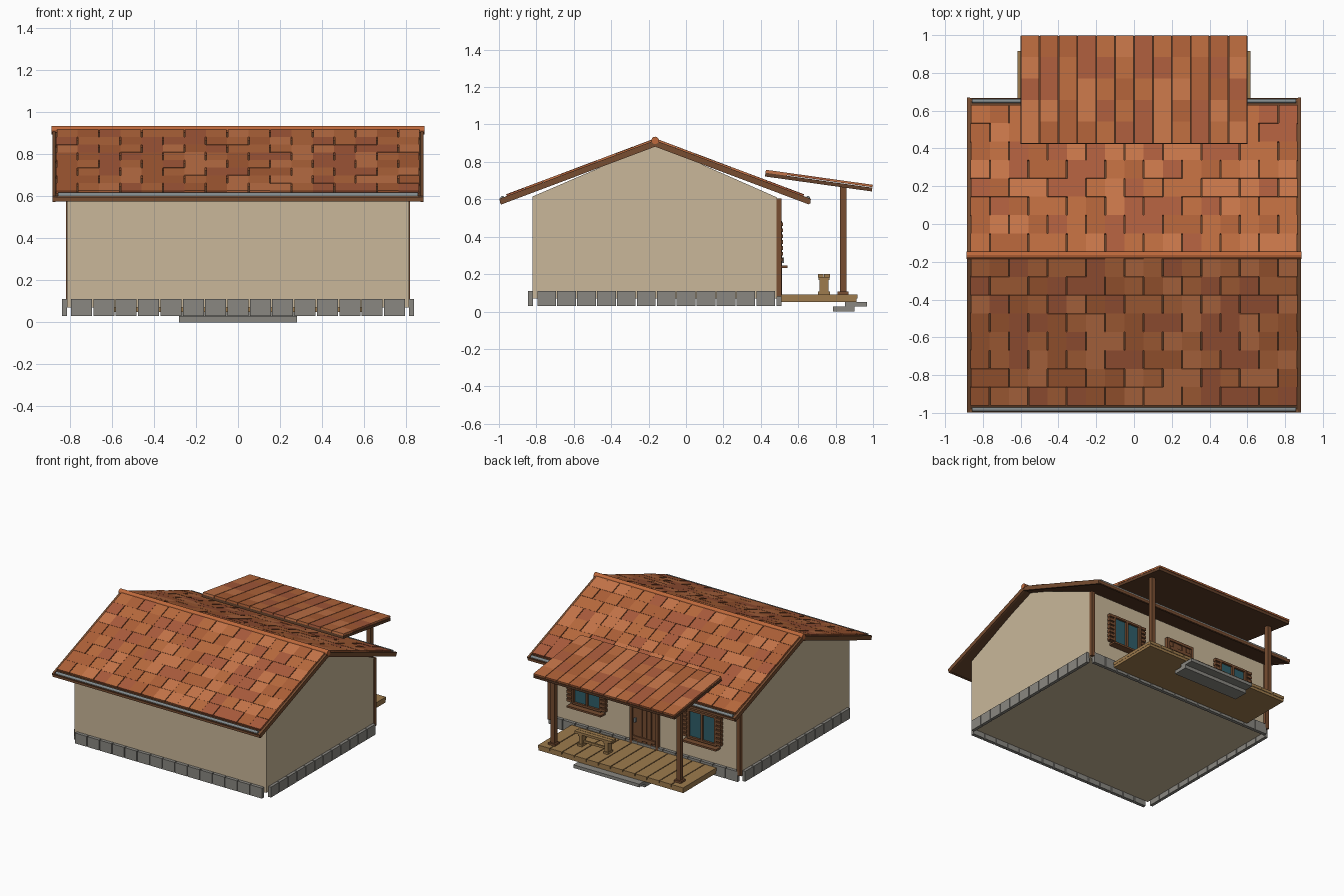
import bpy, bmesh, math, random
from mathutils import Matrix, Vector

if "Cube" in bpy.data.objects:
    bpy.data.objects.remove(bpy.data.objects["Cube"])

random.seed(4)


def mat(name, r, g, b):
    m = bpy.data.materials.new(name)
    m.diffuse_color = tuple((c / 255) ** 2.2 for c in (r, g, b)) + (1,)
    m.use_nodes = True
    m.node_tree.nodes["Principled BSDF"].inputs["Base Color"].default_value = m.diffuse_color
    return m


WALL = mat("plaster", 200, 182, 152)
STONE = mat("stone", 136, 134, 128)
WOOD = mat("dark_wood", 118, 78, 52)
FRAME = mat("roof_wood", 98, 66, 46)
DECK = mat("deck_wood", 156, 122, 78)
GLASS = mat("glass", 50, 95, 105)
METAL = mat("gutter_metal", 130, 138, 140)
RIDGE = mat("ridge_clay", 190, 105, 62)
TILES = [mat("tile_a", 196, 116, 74), mat("tile_b", 168, 92, 62),
         mat("tile_c", 184, 106, 64), mat("tile_d", 172, 96, 58)]


def boxes(name, items, mats, M=Matrix()):
    """items: (x0, x1, y0, y1, z0, z1[, material index]) merged in one object"""
    bm = bmesh.new()
    for it in items:
        x0, x1, y0, y1, z0, z1 = it[:6]
        T = Matrix.Translation(((x0 + x1) / 2, (y0 + y1) / 2, (z0 + z1) / 2))
        S = Matrix.Diagonal((x1 - x0, y1 - y0, z1 - z0, 1))
        vs = bmesh.ops.create_cube(bm, size=1, matrix=M @ T @ S)["verts"]
        for f in {f for v in vs for f in v.link_faces}:
            f.material_index = it[6] if len(it) > 6 else 0
    return finish(name, bm, mats)


def finish(name, bm, mats):
    me = bpy.data.meshes.new(name)
    bm.to_mesh(me)
    bm.free()
    for m in mats:
        me.materials.append(m)
    ob = bpy.data.objects.new(name, me)
    bpy.context.collection.objects.link(ob)
    return ob


def rod(name, x, y, z, r, m):
    bm = bmesh.new()
    bmesh.ops.create_cone(bm, cap_ends=True, segments=12, radius1=r, radius2=r, depth=2 * x,
                          matrix=Matrix.Translation((0, y, z)) @ Matrix.Rotation(math.pi / 2, 4, 'Y'))
    return finish(name, bm, [m])


# House body: gable profile extruded along x
bm = bmesh.new()
prof = [(-0.82, 0.07), (0.487, 0.07), (0.487, 0.61), (-0.165, 0.897), (-0.82, 0.615)]
face = bm.faces.new([bm.verts.new((-0.815, y, z)) for y, z in prof])
ext = bmesh.ops.extrude_face_region(bm, geom=[face])["geom"]
bmesh.ops.translate(bm, vec=(1.63, 0, 0), verts=[v for v in ext if isinstance(v, bmesh.types.BMVert)])
bmesh.ops.recalc_face_normals(bm, faces=bm.faces)
finish("house_walls", bm, [WALL])

# Foundation stones around all four sides
st = []
for i in range(15):
    x = (i - 7) * 0.1065
    for y in (-0.845, 0.485):
        st.append((x - 0.05, x + 0.05, y, y + 0.026, 0.03, 0.11))
for i in range(12):
    y = -0.745 + i * 0.1065
    for x in (-0.837, 0.813):
        st.append((x, x + 0.024, y - 0.05, y + 0.05, 0.03, 0.11))
boxes("foundation_stones", st, [STONE])

# Main roof: slab, tiles, fascia and gutter on each slope
ANG = math.radians(20.6)
for side, name in ((-1, "front"), (1, "back")):
    M = Matrix.Translation((0, -0.165, 0.905))
    if side < 0:
        M = M @ Matrix.Rotation(math.pi, 4, 'Z')
    M = M @ Matrix.Rotation(-ANG, 4, 'X')
    boxes(name + "_roof_slab", [(-0.87, 0.87, 0, 0.887, -0.018, 0.004)], [FRAME], M)
    boxes(name + "_barge_boards", [(s * 0.876 - 0.008, s * 0.876 + 0.008, 0, 0.887, -0.022, 0.010)
                                   for s in (-1, 1)], [WOOD], M)
    t = []
    for r in range(8):
        for c in range(17):
            x = -0.865 + c * 0.1018
            odd = (r + c) % 2
            v = 0.012 + r * 0.104
            top = 0.018 + random.uniform(0, 0.002)
            t.append((x + (0.003 if odd else 0), x + 0.1018 - (0 if odd else 0.003),
                      v, v + 0.103, 0.002, top, random.randrange(4)))
    boxes(name + "_roof_tiles", t, TILES, M)
    ye = -0.165 + side * 0.822
    boxes(name + "_fascia", [(-0.88, 0.88, ye - 0.008, ye + 0.008, 0.577, 0.602)], [WOOD])
    rod(name + "_gutter", 0.858, -0.165 + side * 0.817, 0.607, 0.011, METAL)
rod("ridge_cap", 0.888, -0.165, 0.915, 0.02, RIDGE)

# Porch roof
P = Matrix.Translation((0, 0.425, 0.742)) @ Matrix.Rotation(-math.atan2(0.08, 0.57), 4, 'X')
boxes("porch_roof_slab", [(-0.6, 0.6, 0, 0.577, -0.02, 0)], [FRAME], P)
t = []
for c in range(12):
    for r in range(5):
        x = -0.6 + c * 0.1
        t.append((x + 0.002, x + 0.098, r * 0.1155, (r + 1) * 0.1155, 0.003 if r else 0,
                  0.016, random.randrange(4)))
boxes("porch_roof_tiles", t, TILES, P)

# Porch posts with base blocks
p = []
for x in (-0.535, 0.535):
    p.append((x - 0.017, x + 0.017, 0.823, 0.857, 0.09, 0.67))
    p.append((x - 0.029, x + 0.029, 0.811, 0.869, 0.09, 0.107))
boxes("porch_posts", p, [WOOD])

# Deck planks over a base, and stone steps
d = [(-0.615, 0.615, 0.51, 0.912, 0.05, 0.074)]
for i in range(12):
    x = -0.62 + i * 1.24 / 12
    d.append((x + 0.003, x + 0.1, 0.508, 0.916, 0.07, 0.092))
boxes("porch_deck", d, [DECK])
boxes("porch_steps", [(-0.28, 0.28, 0.85, 0.968, 0.026, 0.05),
                      (-0.28, 0.28, 0.787, 0.9, 0.0, 0.028)], [STONE])

# Corner posts on the porch wall
boxes("corner_posts", [(s * 0.803 - 0.015, s * 0.803 + 0.015, 0.484, 0.511, 0.08, 0.603)
                       for s in (-1, 1)], [WOOD])

# Windows with frame, panes, sill and louvred shutters
for cx, name in ((-0.49, "left"), (0.49, "right")):
    w = [(cx - 0.11, cx + 0.11, 0.485, 0.496, 0.265, 0.475, 1)]
    for x in (-0.115, 0, 0.115):
        w.append((cx + x - 0.008, cx + x + 0.008, 0.485, 0.512, 0.26, 0.482))
    for z in (0.262, 0.474):
        w.append((cx - 0.123, cx + 0.123, 0.485, 0.512, z - 0.008, z + 0.008))
    w.append((cx - 0.145, cx + 0.145, 0.485, 0.543, 0.233, 0.247))
    for s in (-1, 1):
        x = cx + s * 0.144
        w.append((x - 0.017, x + 0.017, 0.485, 0.508, 0.262, 0.482))
        for k in range(7):
            z = 0.277 + k * 0.0315
            w.append((x - 0.021, x + 0.021, 0.485, 0.518, z - 0.010, z + 0.010))
    boxes(name + "_window", w, [WOOD, GLASS])

# Plank door with frame, cross battens and handle
d = [(-0.1 + i * 0.04 + 0.002, -0.1 + i * 0.04 + 0.038, 0.485, 0.503 + 0.003 * (i % 2), 0.09, 0.465)
     for i in range(5)]
d += [(s * 0.11 - 0.01, s * 0.11 + 0.01, 0.485, 0.514, 0.09, 0.482) for s in (-1, 1)]
d.append((-0.12, 0.12, 0.485, 0.514, 0.464, 0.484))
d += [(-0.095, 0.095, 0.485, 0.513, z - 0.012, z + 0.012) for z in (0.14, 0.41)]
d.append((0.068, 0.08, 0.5, 0.525, 0.26, 0.29, 1))
boxes("door", d, [WOOD, METAL])

# Porch bench
b = [(0.1, 0.41, 0.706 + k * 0.033, 0.736 + k * 0.033, 0.182, 0.2) for k in (0, 1)]
for x in (0.145, 0.365):
    b.append((x - 0.014, x + 0.014, 0.714, 0.761, 0.09, 0.185))
    b.append((x - 0.018, x + 0.018, 0.706, 0.769, 0.09, 0.108))
    b.append((x - 0.018, x + 0.018, 0.708, 0.767, 0.168, 0.183))
b.append((0.145, 0.365, 0.731, 0.744, 0.115, 0.132))
boxes("bench", b, [DECK])
